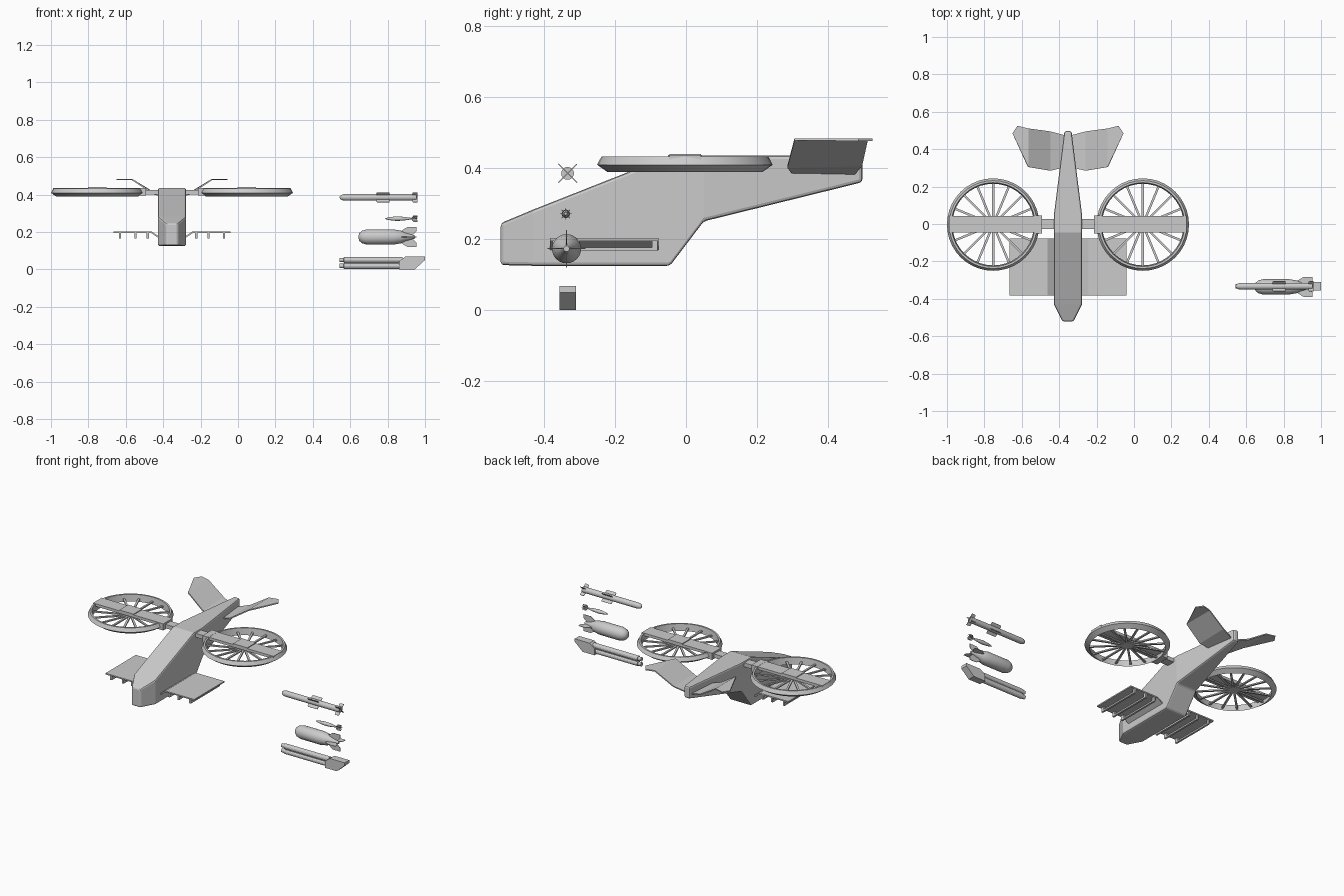
import bpy, bmesh, math
from mathutils import Matrix, Vector

cube = bpy.data.objects.get("Cube")
if cube:
    bpy.data.objects.remove(cube, do_unlink=True)

grey = bpy.data.materials.new("light_grey")
grey.use_nodes = True
colour = (0.6, 0.6, 0.6, 1)
grey.diffuse_color = colour
grey.node_tree.nodes["Principled BSDF"].inputs["Base Color"].default_value = colour

CX = -0.353      # centre line of the aircraft
WY = -0.333      # row of loose weapons


def finish(name, bm, smooth=0):
    bmesh.ops.recalc_face_normals(bm, faces=bm.faces)
    me = bpy.data.meshes.new(name)
    bm.to_mesh(me)
    bm.free()
    me.materials.append(grey)
    ob = bpy.data.objects.new(name, me)
    bpy.context.collection.objects.link(ob)
    if smooth:
        bpy.ops.object.select_all(action='DESELECT')
        ob.select_set(True)
        bpy.context.view_layer.objects.active = ob
        bpy.ops.object.shade_smooth_by_angle(angle=math.radians(smooth))
    return ob


def add_box(bm, x, y, z, turn=None):
    """Box from (min, max) pairs on each axis, optionally transformed."""
    size = Matrix.Diagonal((x[1] - x[0], y[1] - y[0], z[1] - z[0], 1))
    mid = Matrix.Translation((sum(x) / 2, sum(y) / 2, sum(z) / 2))
    bmesh.ops.create_cube(bm, size=1, matrix=(turn or Matrix()) @ mid @ size)


def box(name, x, y, z):
    bm = bmesh.new()
    add_box(bm, sorted(x), y, z)
    return finish(name, bm)


def loft(bm, rings, closed=False):
    """Skin between rings of points; cap the ends unless closed on itself."""
    loops = [[bm.verts.new(p) for p in r] for r in rings]
    n = len(loops[0])
    pairs = list(zip(loops, loops[1:]))
    if closed:
        pairs.append((loops[-1], loops[0]))
    for a, b in pairs:
        for i in range(n):
            j = (i + 1) % n
            bm.faces.new((a[i], a[j], b[j], b[i]))
    if not closed:
        bm.faces.new(loops[0])
        bm.faces.new(loops[-1])


def lathe_x(bm, profile, y, z, n=16):
    """Round body along x from (x, radius) pairs."""
    loft(bm, [[(x, y + r * math.cos(k * math.tau / n), z + r * math.sin(k * math.tau / n))
               for k in range(n)] for x, r in profile])


def add_fins(bm, outline, y, z, count, phase=0, thick=0.003):
    """Radial fins along x from an outline of (x, radius) pairs."""
    for k in range(count):
        turn = Matrix.Translation((0, y, z)) @ Matrix.Rotation(phase + k * math.tau / count, 4, 'X')
        loft(bm, [[turn @ Vector((x, t, r)) for x, r in outline] for t in (-thick / 2, thick / 2)])


# Fuselage: y, half width, bottom, top
stations = [(-0.521, 0.03, 0.127, 0.245), (-0.43, 0.075, 0.125, 0.283),
            (-0.045, 0.075, 0.125, 0.435), (0.05, 0.075, 0.25, 0.435),
            (0.496, 0.019, 0.36, 0.435)]
bm = bmesh.new()
loft(bm, [[(CX - w, y, b), (CX + w, y, b), (CX + w, y, t), (CX - w, y, t)]
          for y, w, b, t in stations])
body = finish("fuselage", bm)
bevel = body.modifiers.new("soft_edges", 'BEVEL')
bevel.width = 0.009
bevel.segments = 2
bevel.limit_method = 'ANGLE'
bevel.angle_limit = math.radians(35)

for side, s in (("left", 1), ("right", -1)):
    def X(off):
        return CX + s * off

    # Shrouded rotor
    rx, ry = X(0.4), -0.003
    bm = bmesh.new()
    ring = [(0.247, 0.409), (0.235, 0.432), (0.224, 0.432), (0.218, 0.389)]
    n = 40
    loft(bm, [[(rx + r * math.cos(k * math.tau / n), ry + r * math.sin(k * math.tau / n), z)
               for r, z in ring] for k in range(n)], closed=True)
    finish(side + "_rotor_ring", bm, 30)
    bm = bmesh.new()
    for k in range(16):
        turn = Matrix.Translation((rx, ry, 0.405)) @ Matrix.Rotation(k * math.tau / 16, 4, 'Z')
        add_box(bm, (0, 0.224), (-0.006, 0.006), (-0.004, 0.004), turn)
    finish(side + "_rotor_spokes", bm)
    box(side + "_rotor_beam", (X(0.175), X(0.635)), (-0.046, 0.042), (0.418, 0.435))
    box(side + "_rotor_hub_cap", (X(0.35), X(0.45)), (-0.046, 0.042), (0.435, 0.44))
    box(side + "_mount_block", (X(0.138), X(0.18)), (-0.05, 0.045), (0.394, 0.436))
    box(side + "_mount_shaft", (X(0.06), X(0.14)), (-0.028, 0.026), (0.4, 0.425))

    # Stub wing with a drooped root
    section = [(0.065, 0.163), (0.112, 0.195), (0.312, 0.195),
               (0.312, 0.203), (0.11, 0.203), (0.065, 0.173)]
    bm = bmesh.new()
    loft(bm, [[(X(o), y, z) for o, z in section] for y in (-0.382, -0.078)])
    finish(side + "_stub_wing", bm)

    # Weapon rails under the wing
    bm = bmesh.new()
    for o in (0.13, 0.195, 0.278):
        x = (X(o) - 0.006, X(o) + 0.006)
        add_box(bm, x, (-0.375, -0.08), (0.166, 0.176))
        for y in ((-0.375, -0.355), (-0.095, -0.08)):
            add_box(bm, x, y, (0.176, 0.196))
    finish(side + "_wing_rails", bm)

    # Cranked tail fin: front and rear edge points
    front = [(0.03, 0.30, 0.385), (0.095, 0.285, 0.403), (0.213, 0.305, 0.48)]
    rear = [(0.02, 0.475, 0.385), (0.095, 0.495, 0.408), (0.213, 0.511, 0.48)]
    tips = [(0.27, 0.525, 0.48), (0.297, 0.485, 0.48)]
    bm = bmesh.new()
    f, r = ([bm.verts.new((X(o), y, z)) for o, y, z in e] for e in (front, rear))
    t = [bm.verts.new((X(o), y, z)) for o, y, z in tips]
    for i in range(2):
        bm.faces.new((f[i], f[i + 1], r[i + 1], r[i]))
    bm.faces.new((f[2], t[1], t[0], r[2]))
    fin = finish(side + "_tail_fin", bm)
    solid = fin.modifiers.new("thickness", 'SOLIDIFY')
    solid.thickness = 0.007
    solid.offset = 0

# Long missile
bm = bmesh.new()
lathe_x(bm, [(0.544, 0.004), (0.549, 0.011), (0.56, 0.016), (0.575, 0.018), (0.955, 0.018)], WY, 0.385)
for a, b in ((0.74, 0.81), (0.932, 0.96)):
    add_fins(bm, [(a, 0), (a, 0.033), (a + 0.006, 0.037), (b, 0.037), (b, 0)],
             WY, 0.385, 4, math.pi / 4)
finish("long_missile", bm, 35)

# Small rocket
bm = bmesh.new()
lathe_x(bm, [(0.785, 0.001), (0.80, 0.006), (0.825, 0.01), (0.85, 0.012), (0.885, 0.01),
             (0.92, 0.005), (0.957, 0.004)], WY - 0.005, 0.271, 12)
add_fins(bm, [(0.925, 0), (0.938, 0.017), (0.96, 0.017), (0.955, 0)],
         WY - 0.005, 0.271, 8, 0, 0.002)
finish("small_rocket", bm, 40)

# Finned bomb
bm = bmesh.new()
lathe_x(bm, [(0.645, 0.009), (0.65, 0.022), (0.665, 0.034), (0.69, 0.041), (0.83, 0.041),
             (0.87, 0.034), (0.895, 0.022), (0.945, 0.008)], WY - 0.003, 0.173, 24)
add_fins(bm, [(0.87, 0.03), (0.905, 0.053), (0.955, 0.053), (0.955, 0.03), (0.93, 0.008)],
         WY - 0.003, 0.173, 4)
finish("finned_bomb", bm, 40)

# Twin tube launcher with a wedge shaped tail
bm = bmesh.new()
for z in (0.05, 0.018):
    lathe_x(bm, [(0.544, 0.012), (0.565, 0.012), (0.566, 0.016), (0.88, 0.016)], WY, z, 12)
add_box(bm, (0.57, 0.88), (WY - 0.008, WY + 0.008), (0.018, 0.05))
finish("launcher_tubes", bm, 25)
wedge = [(0.86, 0), (0.86, 0.042), (0.895, 0.068), (1.0, 0.068), (1.0, 0.05), (0.945, 0)]
bm = bmesh.new()
loft(bm, [[(x, WY + y, z) for x, z in wedge] for y in (-0.023, 0.023)])
finish("launcher_tail", bm)
